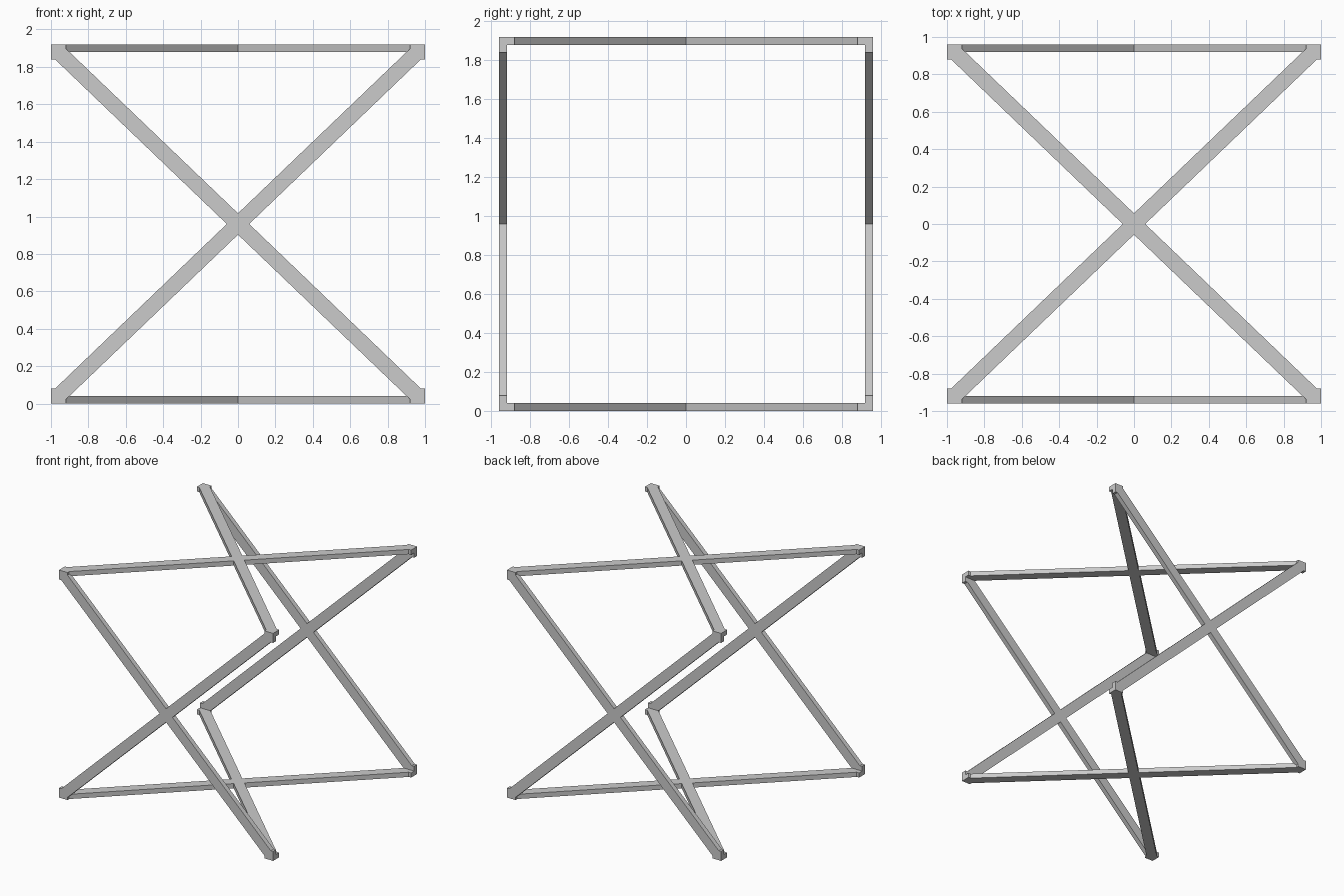
import bpy, bmesh
from mathutils import Matrix
from math import pi

if "Cube" in bpy.data.objects:
    bpy.data.objects.remove(bpy.data.objects["Cube"])

H = 0.96      # half height / depth of the square ring
T = 0.04      # bar thickness
Q = [(0.06, 0), (0.978, 0.88), (1, 0.88), (1, H), (0.92, H), (0.92, 0.938), (0, 0.057)]


def cross_outline():
    """Mirror one quarter of the X outline into all four quadrants."""
    upper = Q + [(-x, v) for x, v in reversed(Q[:-1])]
    return upper + [(x, -v) for x, v in reversed(upper[1:-1])]


def cross_panel(name, angle):
    """One flat X panel, turned about the x axis onto its side of the ring."""
    bm = bmesh.new()
    face = bm.faces.new([bm.verts.new((x, -H, v)) for x, v in cross_outline()])
    new = bmesh.ops.extrude_face_region(bm, geom=[face])["geom"]
    bmesh.ops.translate(bm, vec=(0, T, 0), verts=[g for g in new if isinstance(g, bmesh.types.BMVert)])
    bmesh.ops.recalc_face_normals(bm, faces=bm.faces)
    bm.transform(Matrix.Translation((0, 0, H)) @ Matrix.Rotation(angle, 4, 'X'))
    mesh = bpy.data.meshes.new(name)
    bm.to_mesh(mesh)
    bm.free()
    obj = bpy.data.objects.new(name, mesh)
    bpy.context.collection.objects.link(obj)
    return obj


# Four crossed panels: front, bottom, back, top
names = ["front_cross", "bottom_cross", "back_cross", "top_cross"]
panels = [cross_panel(n, i * pi / 2) for i, n in enumerate(names)]

# Weld the panels into one frame with L-shaped corners
frame = panels[0]
bpy.context.view_layer.objects.active = frame
for other in panels[1:]:
    mod = frame.modifiers.new("weld", 'BOOLEAN')
    mod.operation = 'UNION'
    mod.solver = 'EXACT'
    mod.object = other
    bpy.ops.object.modifier_apply(modifier=mod.name)
    bpy.data.objects.remove(other)
frame.name = "crossed_bar_frame"
